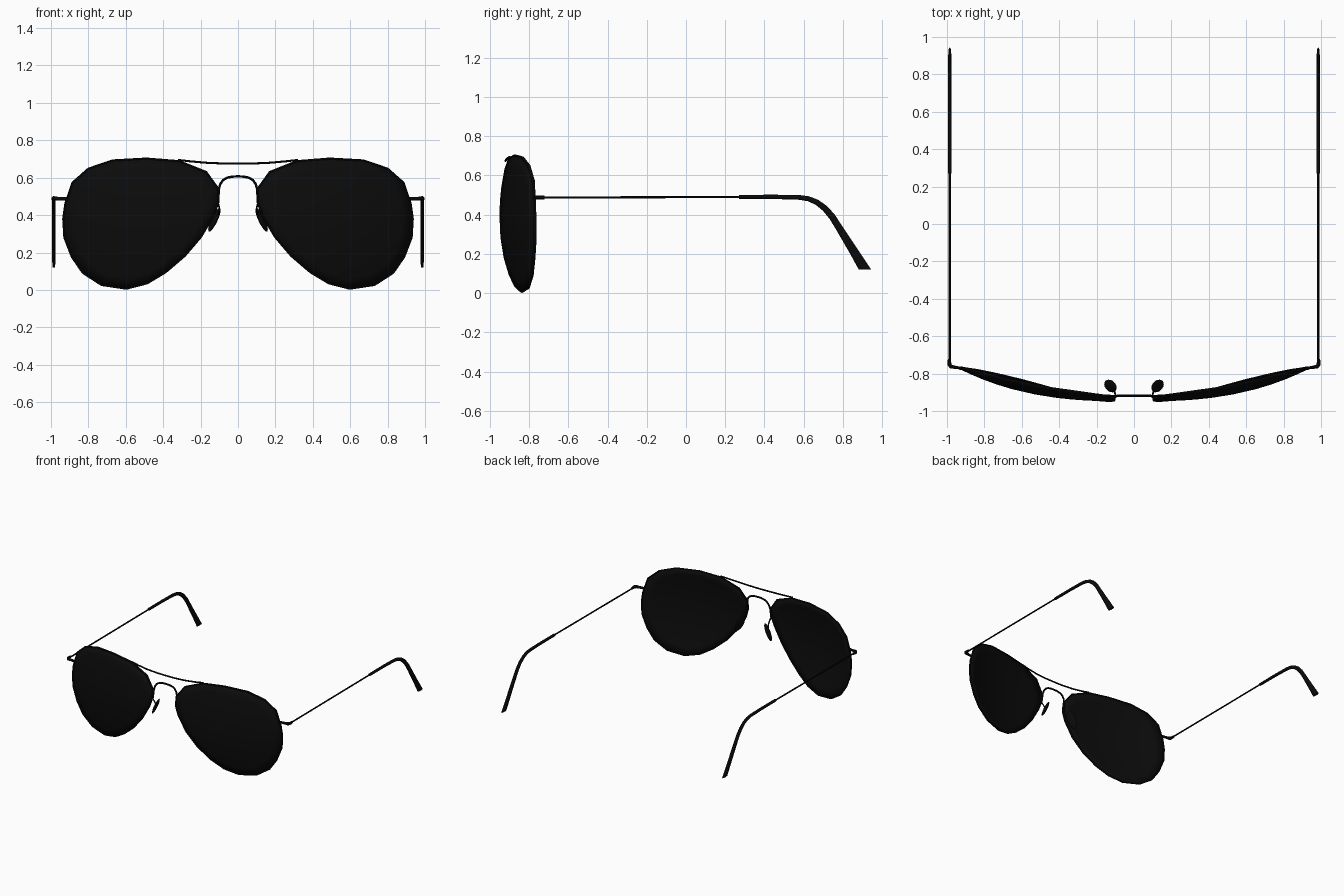
import bpy, bmesh, math
from mathutils import Vector, Matrix

if "Cube" in bpy.data.objects:
    bpy.data.objects.remove(bpy.data.objects["Cube"])


def material(name, v):
    m = bpy.data.materials.new(name)
    m.diffuse_color = (v, v, v, 1)
    m.use_nodes = True
    m.node_tree.nodes["Principled BSDF"].inputs["Base Color"].default_value = m.diffuse_color
    return m


FRAME = material("black metal", 0.003)
LENS = material("dark lens", 0.0035)
TIP = material("black plastic", 0.003)


def finish(name, bm, mat, mirror=True, angle=40):
    bmesh.ops.recalc_face_normals(bm, faces=bm.faces)
    me = bpy.data.meshes.new(name)
    bm.to_mesh(me)
    bm.free()
    me.materials.append(mat)
    ob = bpy.data.objects.new(name, me)
    bpy.context.collection.objects.link(ob)
    if mirror:
        ob.modifiers.new("mirror", 'MIRROR').use_mirror_merge = False
    bpy.ops.object.select_all(action='DESELECT')
    ob.select_set(True)
    bpy.context.view_layer.objects.active = ob
    bpy.ops.object.shade_smooth_by_angle(angle=math.radians(angle))
    return ob


def sweep(name, pts, sizes, ref, mat, sides=8, closed=False, mirror=True, flat_end=None):
    """Elliptical tube along pts; sizes = (half along ref, half across) per point or one pair."""
    pts = [Vector(p) for p in pts]
    n = len(pts)
    if not isinstance(sizes, list):
        sizes = [sizes] * n
    bm = bmesh.new()
    rings = []
    for i, p in enumerate(pts):
        a = pts[i - 1] if (closed or i > 0) else p
        b = pts[(i + 1) % n] if (closed or i < n - 1) else p
        t = (b - a).normalized()
        r = Vector(ref)
        u = (r - t * r.dot(t)).normalized()
        v = t.cross(u)
        ring = []
        for k in range(sides):
            w = 2 * math.pi * (k + 0.5) / sides
            ring.append(bm.verts.new(p + u * sizes[i][0] * math.cos(w) + v * sizes[i][1] * math.sin(w)))
        rings.append(ring)
    if flat_end is not None:
        # slide the last ring along the path so that the end is cut level
        t = (pts[-1] - pts[-2]).normalized()
        for vert in rings[-1]:
            vert.co += t * ((flat_end - vert.co.z) / t.z)
    for i in range(n if closed else n - 1):
        A, B = rings[i], rings[(i + 1) % n]
        for k in range(sides):
            j = (k + 1) % sides
            bm.faces.new((A[k], A[j], B[j], B[k]))
    if not closed:
        bm.faces.new(rings[0])
        bm.faces.new(rings[-1])
    return finish(name, bm, mat, mirror)


# teardrop lens outline (x, z)
OUTLINE = [(.105, .54), (.17, .63), (.315, .688), (.49, .702), (.67, .692), (.80, .648),
           (.885, .573), (.923, .46), (.934, .38), (.928, .28), (.888, .177), (.83, .092),
           (.73, .027), (.597, .007), (.485, .036), (.387, .095), (.285, .182),
           (.197, .285), (.13, .40), (.105, .47)]


def lens_y(x, z):
    return -.945 + .21 * x ** 2.7 + .4 * (z - .38) ** 2


# lenses: concentric rings laid on the wrapped surface
bm = bmesh.new()
cx, cz = .53, .37
rings = []
for s in (1, .85, .68, .5, .3):
    ring = []
    for x, z in OUTLINE:
        px, pz = cx + (x - cx) * s, cz + (z - cz) * s
        ring.append(bm.verts.new((px, lens_y(px, pz), pz)))
    rings.append(ring)
N = len(OUTLINE)
for A, B in zip(rings, rings[1:]):
    for k in range(N):
        j = (k + 1) % N
        bm.faces.new((A[k], A[j], B[j], B[k]))
mid = bm.verts.new((cx, lens_y(cx, cz), cz))
for k in range(N):
    bm.faces.new((rings[-1][k], rings[-1][(k + 1) % N], mid))
lens = finish("lenses", bm, LENS)
sol = lens.modifiers.new("thickness", 'SOLIDIFY')
sol.thickness = .008
sol.offset = 0

# wire rims around the lenses
sweep("lens_rims", [(x, lens_y(x, z), z) for x, z in OUTLINE], (.009, .006), (0, 1, 0),
      FRAME, sides=6, closed=True)

# top brow bar
bar = [(.32, -.90, .695), (.25, -.91, .687), (.17, -.917, .68), (.08, -.92, .676)]
bar = bar + [(0, -.92, .675)] + [(-x, y, z) for x, y, z in reversed(bar)]
sweep("brow_bar", bar, (.006, .006), (0, 1, 0), FRAME, mirror=False)

# arched bridge
arch = [(.107, -.932, .47), (.102, -.925, .54), (.095, -.92, .566), (.08, -.918, .587),
        (.058, -.917, .60), (.03, -.917, .606)]
arch = arch + [(0, -.917, .607)] + [(-x, y, z) for x, y, z in reversed(arch)]
sweep("nose_bridge", arch, (.007, .007), (0, 1, 0), FRAME, mirror=False)

# nose pad arms and pads
sweep("nose_pad_arms", [(.108, -.935, .47), (.10, -.92, .44), (.102, -.90, .41), (.122, -.872, .385)],
      (.005, .005), (1, 0, 0), FRAME, sides=6)
bm = bmesh.new()
bmesh.ops.create_uvsphere(bm, u_segments=14, v_segments=10, radius=1)
bm.transform(Matrix.Translation((.126, -.866, .375))
             @ Matrix.Rotation(math.radians(-25), 4, 'Y')
             @ Matrix.Rotation(math.radians(-20), 4, 'Z')
             @ Matrix.Diagonal((.013, .036, .07, 1)))
finish("nose_pads", bm, TIP)

# end pieces that turn the corner to the temples
sweep("hinges", [(.915, -.772, .488), (.955, -.766, .488), (.978, -.763, .488),
                 (.987, -.752, .488), (.987, -.722, .488)],
      [(.010, .007), (.010, .009), (.012, .012), (.012, .012), (.010, .009)], (0, 0, 1), FRAME)

# thin wire temples
sweep("temple_wires", [(.985, -.73, .487), (.985, -.2, .489), (.985, .3, .491)],
      (.006, .006), (1, 0, 0), FRAME)

# ear tips, flaring towards a level cut end
tip = [(.27, .491, .011, .010), (.45, .491, .011, .011), (.58, .488, .011, .012),
       (.625, .481, .011, .013), (.668, .463, .011, .014), (.708, .433, .011, .016),
       (.745, .39, .011, .017), (.78, .335, .011, .018), (.85, .222, .010, .022),
       (.912, .122, .008, .027)]
sweep("ear_tips", [(.985, y, z) for y, z, a, b in tip], [(a, b) for y, z, a, b in tip],
      (1, 0, 0), TIP, sides=10, flat_end=.12)
